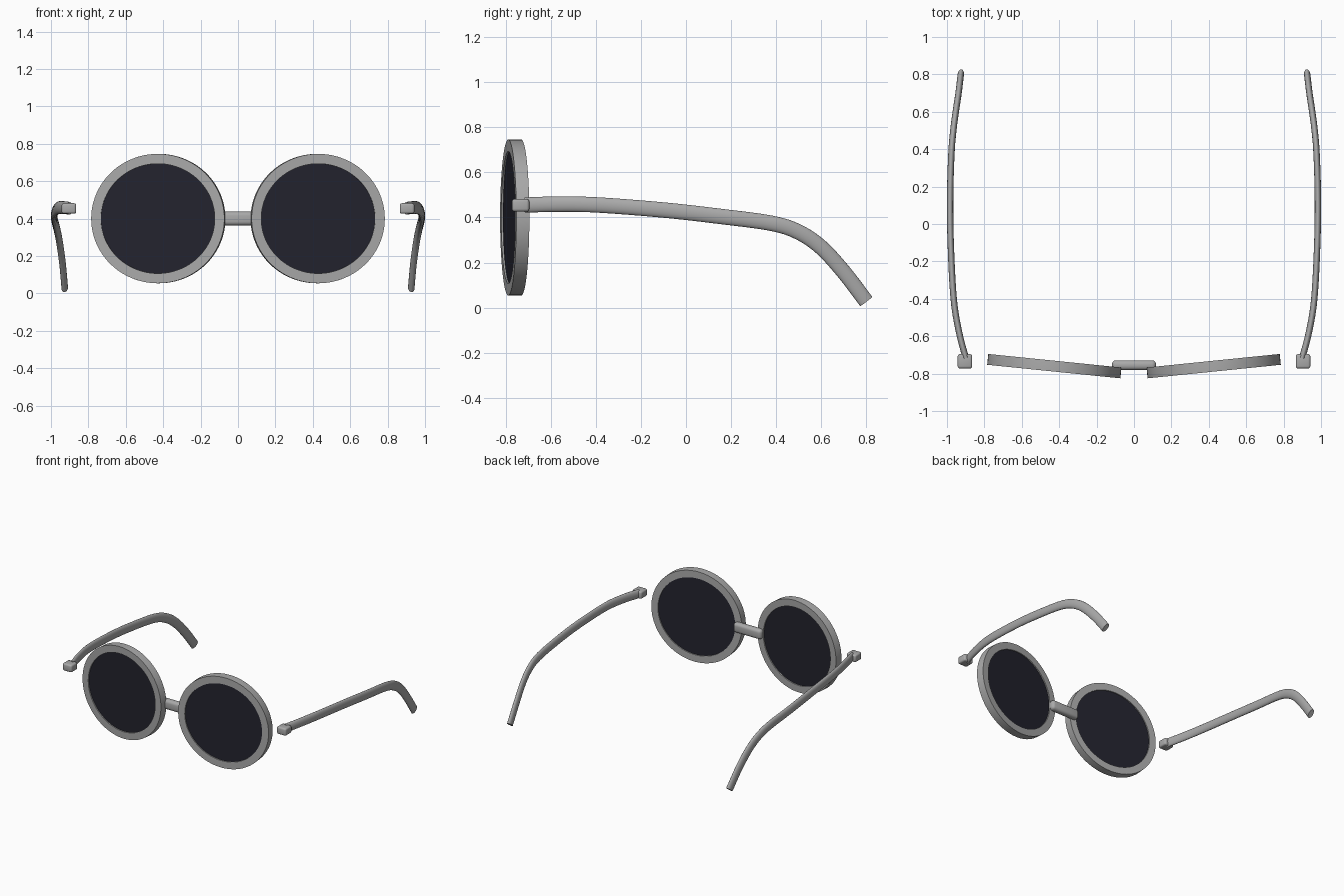
import bpy, bmesh, math
from mathutils import Vector, Matrix

if "Cube" in bpy.data.objects:
    bpy.data.objects.remove(bpy.data.objects["Cube"])


def material(name, rgb):
    m = bpy.data.materials.new(name)
    m.diffuse_color = (*rgb, 1)
    m.use_nodes = True
    m.node_tree.nodes["Principled BSDF"].inputs["Base Color"].default_value = m.diffuse_color
    return m


GREY = material("grey frame", (0.40, 0.40, 0.40))
DARK = material("dark lens", (0.017, 0.017, 0.027))


def finish(bm, name, mat, angle=35):
    bmesh.ops.recalc_face_normals(bm, faces=bm.faces[:])
    me = bpy.data.meshes.new(name)
    bm.to_mesh(me)
    bm.free()
    ob = bpy.data.objects.new(name, me)
    bpy.context.collection.objects.link(ob)
    me.materials.append(mat)
    bpy.ops.object.select_all(action='DESELECT')
    bpy.context.view_layer.objects.active = ob
    ob.select_set(True)
    bpy.ops.object.shade_smooth_by_angle(angle=math.radians(angle))
    return ob


def skin(bm, rings, closed):
    """Bridge successive vertex rings with quads."""
    n, m = len(rings), len(rings[0])
    for i in range(n if closed else n - 1):
        a, b = rings[i], rings[(i + 1) % n]
        for j in range(m):
            k = (j + 1) % m
            bm.faces.new((a[j], a[k], b[k], b[j]))
    if not closed:
        bm.faces.new(rings[0])
        bm.faces.new(rings[-1])


def rounded_box(name, centre, size, bevel, segments):
    bm = bmesh.new()
    bmesh.ops.create_cube(bm, size=1)
    bmesh.ops.scale(bm, vec=size, verts=bm.verts)
    bmesh.ops.bevel(bm, geom=bm.edges[:], offset=bevel, segments=segments,
                    profile=0.5, affect='EDGES')
    bmesh.ops.translate(bm, vec=centre, verts=bm.verts)
    return finish(bm, name, GREY)


SEG = 96
INNER, OUTER = (0.306, 0.293), (0.358, 0.346)
T = 0.029   # half thickness of the rim


def ellipse_ring(bm, rx, rz, y):
    return [bm.verts.new((rx * math.cos(t), y, rz * math.sin(t)))
            for t in (2 * math.pi * i / SEG for i in range(SEG))]


def place(bm, side):
    mat = Matrix.Translation((side * 0.426, -0.76, 0.40)) @ \
        Matrix.Rotation(side * math.radians(5.8), 4, 'Z')
    bmesh.ops.transform(bm, matrix=mat, verts=bm.verts)


def rim(side, label):
    bm = bmesh.new()
    e = 0.002
    profile = [(0, e - T), (e, -T), (1 - e, -T), (1, e - T),
               (1, T - e), (1 - e, T), (e, T), (0, T - e)]
    rings = []
    for s, y in profile:
        rx, rz = (INNER[i] + s * (OUTER[i] - INNER[i]) for i in (0, 1))
        rings.append(ellipse_ring(bm, rx, rz, y))
    skin(bm, rings, True)
    place(bm, side)
    finish(bm, label + "_rim", GREY)


def lens(side, label):
    bm = bmesh.new()
    skin(bm, [ellipse_ring(bm, INNER[0] + 0.003, INNER[1] + 0.003, y)
              for y in (-0.021, 0.021)], False)
    place(bm, side)
    finish(bm, label + "_lens", DARK)


# Temple arm centre line for the +x side
PATH = [(0.90, -0.715, 0.455), (0.935, -0.58, 0.459), (0.964, -0.40, 0.456),
        (0.98, -0.10, 0.433), (0.983, 0.15, 0.405), (0.976, 0.38, 0.374),
        (0.966, 0.50, 0.335), (0.953, 0.60, 0.267), (0.938, 0.70, 0.158),
        (0.926, 0.80, 0.027)]


def smooth_path(points, steps=6):
    p = [Vector(q) for q in points]
    p = [2 * p[0] - p[1]] + p + [2 * p[-1] - p[-2]]
    out = []
    for i in range(1, len(p) - 2):
        a, b, c, d = p[i - 1:i + 3]
        for k in range(steps):
            t = k / steps
            out.append(0.5 * (2 * b + (c - a) * t + (2 * a - 5 * b + 4 * c - d) * t * t
                              + (3 * b - a - 3 * c + d) * t ** 3))
    return out + [p[-2]]


def temple(side, label):
    bm = bmesh.new()
    pts = [Vector((side * q.x, q.y, q.z)) for q in smooth_path(PATH)]
    rings = []
    for i, p in enumerate(pts):
        tan = (pts[min(i + 1, len(pts) - 1)] - pts[max(i - 1, 0)]).normalized()
        across = tan.cross(Vector((0, 0, 1))).normalized()
        up = across.cross(tan)
        rings.append([bm.verts.new(p + across * 0.017 * math.cos(a) + up * 0.034 * math.sin(a))
                      for a in (2 * math.pi * j / 24 for j in range(24))])
    skin(bm, rings, False)
    finish(bm, label + "_temple_arm", GREY)


for side, label in ((1, "right"), (-1, "left")):
    rim(side, label)
    lens(side, label)
    temple(side, label)
    rounded_box(label + "_hinge", (side * 0.904, -0.734, 0.454), (0.078, 0.077, 0.056), 0.012, 3)

# Nose bridge joining the rims
rounded_box("nose_bridge", (0, -0.755, 0.40), (0.236, 0.053, 0.075), 0.022, 4)
